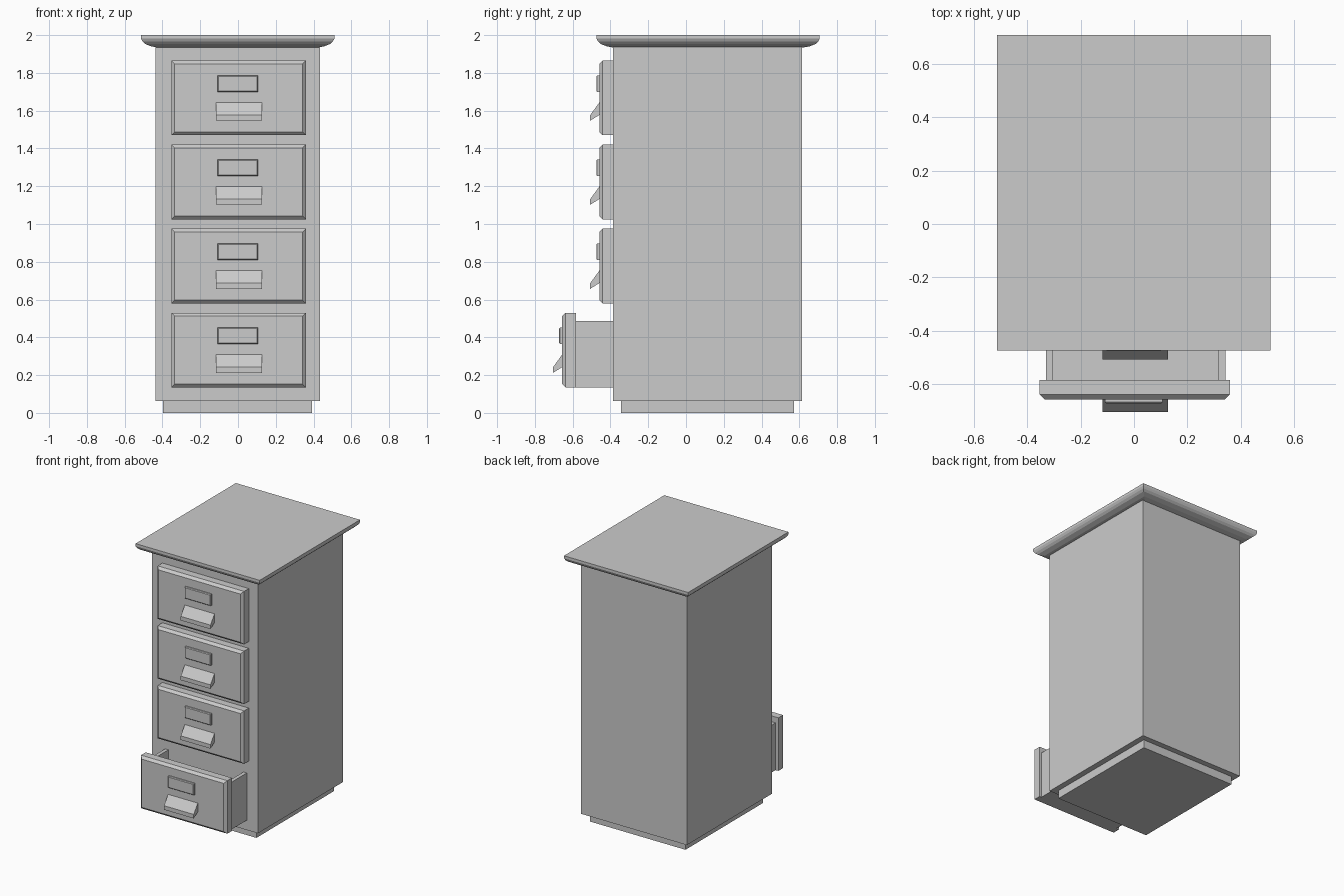
import bpy, bmesh

if "Cube" in bpy.data.objects:
    bpy.data.objects.remove(bpy.data.objects["Cube"])


def finish(name, bm):
    bmesh.ops.recalc_face_normals(bm, faces=bm.faces)
    me = bpy.data.meshes.new(name)
    bm.to_mesh(me)
    bm.free()
    ob = bpy.data.objects.new(name, me)
    bpy.context.collection.objects.link(ob)
    return ob


def loft(name, rings):
    """Skin a list of equal-sized point loops and cap both ends."""
    bm = bmesh.new()
    loops = [[bm.verts.new(p) for p in r] for r in rings]
    n = len(loops[0])
    for a, b in zip(loops, loops[1:]):
        for i in range(n):
            j = (i + 1) % n
            bm.faces.new((a[i], a[j], b[j], b[i]))
    bm.faces.new(loops[0])
    bm.faces.new(loops[-1])
    return finish(name, bm)


def rect_xy(x0, x1, y0, y1, z):
    return [(x0, y0, z), (x1, y0, z), (x1, y1, z), (x0, y1, z)]


def rect_xz(x0, x1, z0, z1, y, inset=0.0):
    return [(x0 + inset, y, z0 + inset), (x1 - inset, y, z0 + inset),
            (x1 - inset, y, z1 - inset), (x0 + inset, y, z1 - inset)]


def box(name, x0, x1, y0, y1, z0, z1):
    return loft(name, [rect_xy(x0, x1, y0, y1, z0), rect_xy(x0, x1, y0, y1, z1)])


# Carcass and recessed plinth
FRONT = -0.386
box("cabinet_body", -0.437, 0.435, FRONT, 0.614, 0.062, 1.95)
box("plinth", -0.396, 0.392, -0.343, 0.572, 0.0, 0.062)

# Moulded top: (inset from outer edge, height)
profile = [(0.125, 1.928), (0.055, 1.94), (0.022, 1.953), (0.008, 1.966), (0, 1.981), (0, 2.0)]
loft("cabinet_top", [rect_xy(-0.513 + d, 0.51 - d, -0.473 + d, 0.708 - d, z)
                     for d, z in profile])


def drawer(i, top, pull):
    y = FRONT - pull
    bottom = top - 0.395
    # Front panel with bevelled rim
    x0, x1 = -0.353, 0.359
    loft(f"drawer_front_{i}", [rect_xz(x0, x1, bottom, top, y),
                               rect_xz(x0, x1, bottom, top, y - 0.055),
                               rect_xz(x0, x1, bottom, top, y - 0.073, 0.018)])
    face = y - 0.073
    # Label holder
    lx = (-0.108, 0.106, top - 0.165, top - 0.079)
    loft(f"label_holder_{i}", [rect_xz(*lx, face + 0.005),
                               rect_xz(*lx, face - 0.011),
                               rect_xz(*lx, face - 0.016, 0.005)])
    # Sloping pull
    side = [(face + 0.005, top - 0.22), (face, top - 0.222), (face - 0.048, top - 0.288),
            (face - 0.048, top - 0.318), (face, top - 0.288), (face + 0.005, top - 0.286)]
    loft(f"drawer_pull_{i}", [[(x, a, b) for a, b in side] for x in (-0.117, 0.128)])
    # Drawer box, visible when pulled out
    if pull:
        back, rim = FRONT + 0.005, top - 0.043
        box(f"drawer_side_left_{i}", -0.33, -0.303, y, back, bottom, rim)
        box(f"drawer_side_right_{i}", 0.315, 0.343, y, back, bottom, rim)
        box(f"drawer_floor_{i}", -0.303, 0.315, y, back, bottom, bottom + 0.025)


# Four drawers, the lowest one open
for i in range(4):
    drawer(i + 1, 1.865 - 0.445 * i, 0.197 if i == 3 else 0.0)
